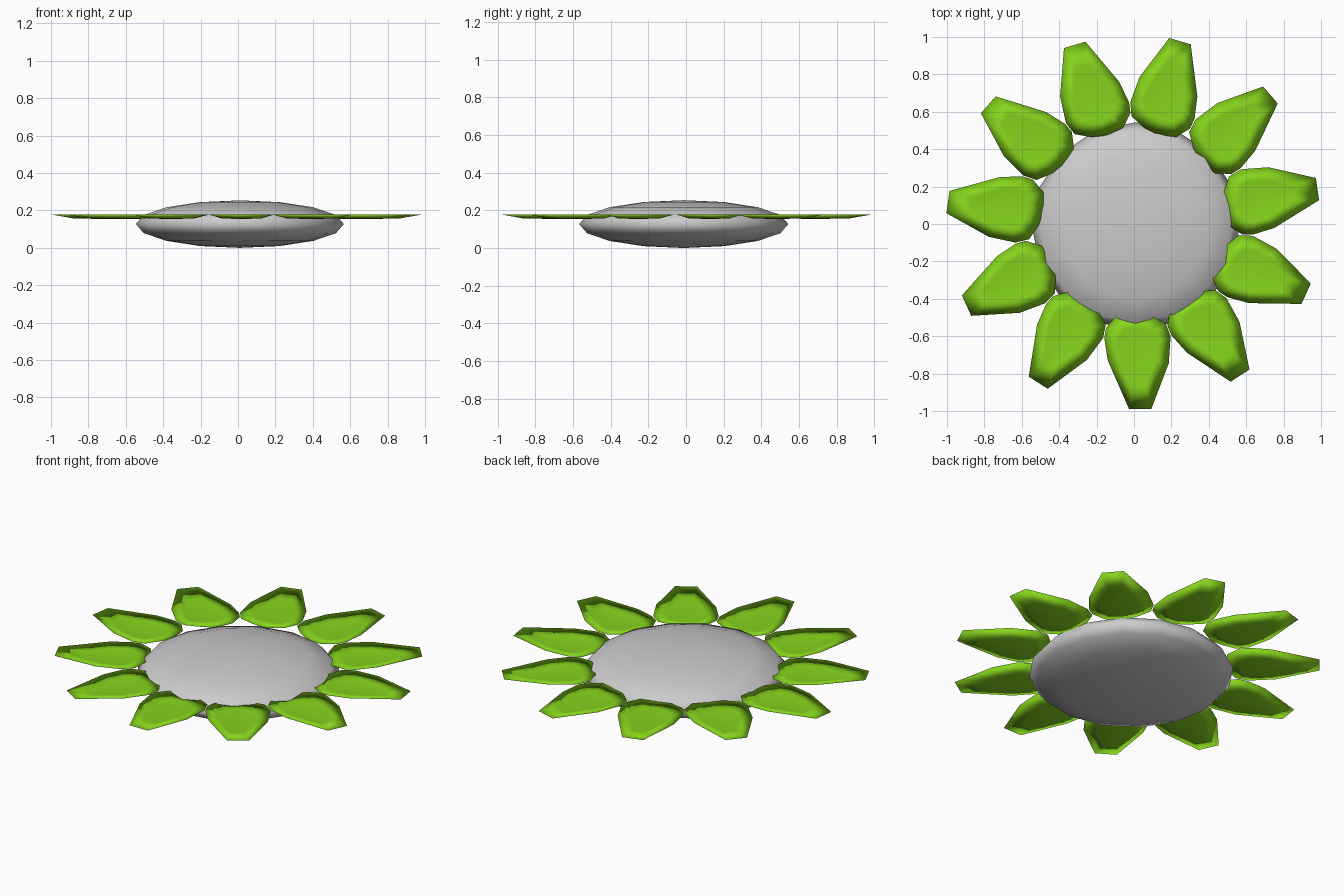
import bpy, bmesh, math
from mathutils import Matrix

if "Cube" in bpy.data.objects:
    bpy.data.objects.remove(bpy.data.objects["Cube"])

# Flower centre: flattened smooth sphere
bpy.ops.mesh.primitive_uv_sphere_add(segments=16, ring_count=8, radius=1,
                                     location=(0.01, -0.012, 0.127))
disc = bpy.context.object
disc.name = "flower_centre"
disc.scale = (0.556, 0.556, 0.127)
bpy.ops.object.transform_apply(location=False, rotation=False, scale=True)
bpy.ops.object.shade_smooth()

# Petal material
green = bpy.data.materials.new("petal_green")
green.diffuse_color = (0.24, 0.66, 0.012, 1)
green.use_nodes = True
green.node_tree.nodes["Principled BSDF"].inputs["Base Color"].default_value = green.diffuse_color

# Petal rim outline: distance from the flower axis, sideways offset, height
RIM = [(0.998, -0.025, .179), (0.998, 0.095, .179), (0.755, 0.188, .179),
       (0.61, 0.198, .179), (0.54, 0.17, .179), (0.50, 0.09, .178),
       (0.485, 0.01, .170), (0.50, -0.09, .178), (0.565, -0.148, .179),
       (0.62, -0.157, .179), (0.74, -0.138, .179)]
MID = (0.69, 0.02)


def petal_mesh():
    """Thin cupped petal: dished top and bowed underside sharing one rim."""
    bm = bmesh.new()

    def loop(scale, z=None):
        return [bm.verts.new((MID[0] + (r - MID[0]) * scale,
                              MID[1] + (t - MID[1]) * scale,
                              h if z is None else z)) for r, t, h in RIM]

    rim, top, under = loop(1), loop(0.6, 0.168), loop(0.6, 0.157)
    n = len(RIM)
    for inner, z in ((top, 0.165), (under, 0.154)):
        mid = bm.verts.new((*MID, z))
        for i in range(n):
            j = (i + 1) % n
            bm.faces.new((rim[i], rim[j], inner[j], inner[i]))
            bm.faces.new((inner[i], inner[j], mid))
    bmesh.ops.recalc_face_normals(bm, faces=bm.faces)
    for f in bm.faces:
        f.smooth = True
    me = bpy.data.meshes.new("petal")
    bm.to_mesh(me)
    bm.free()
    me.materials.append(green)
    return me


# Ring of eleven petals
mesh = petal_mesh()
COUNT = 11
for k in range(COUNT):
    petal = bpy.data.objects.new(f"petal_{k + 1}", mesh)
    bpy.context.collection.objects.link(petal)
    angle = -math.pi / 2 + k * 2 * math.pi / COUNT
    petal.matrix_world = (Matrix.Translation((-0.002, 0.01, 0))
                          @ Matrix.Rotation(angle, 4, 'Z'))
